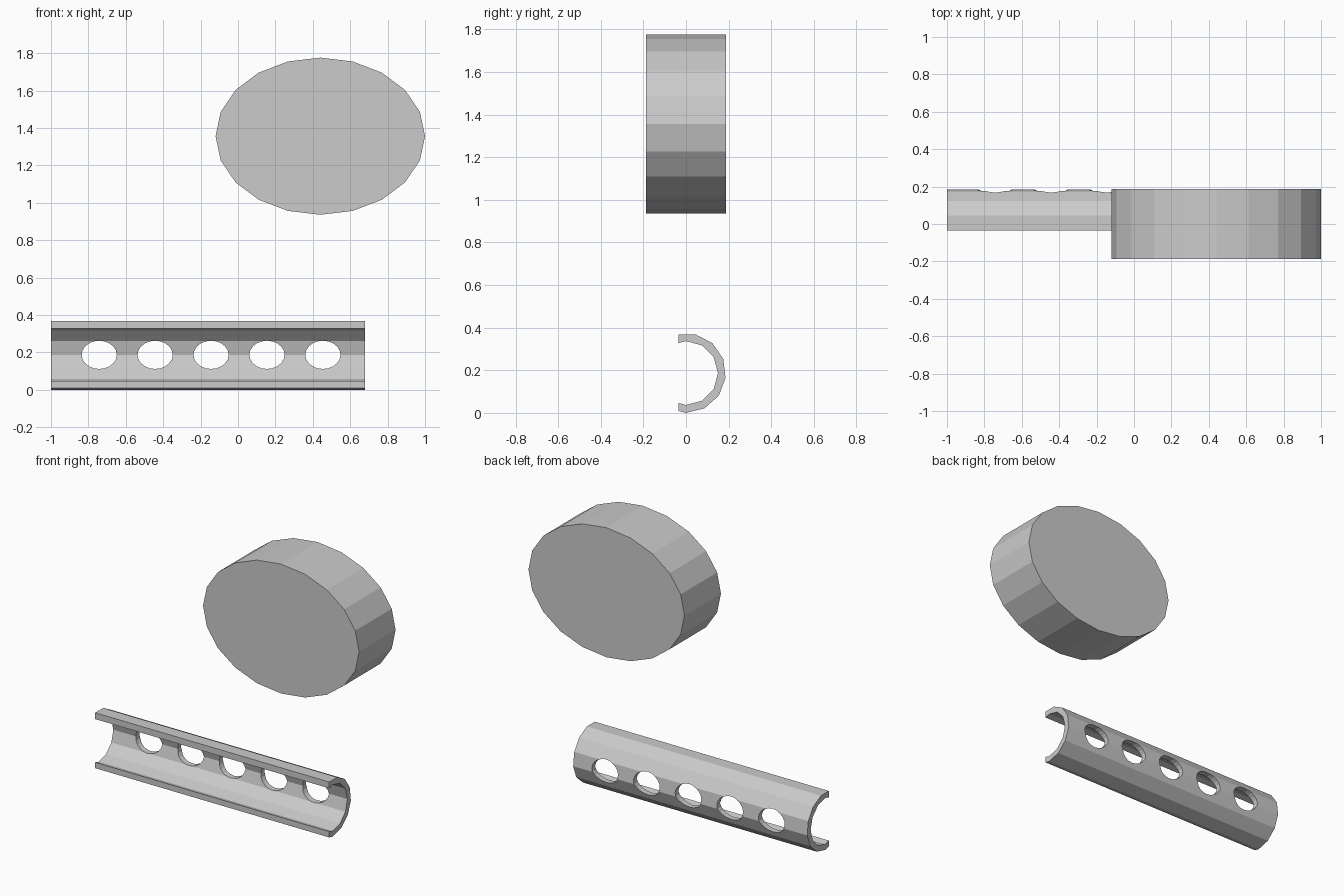
import bpy, bmesh
from math import sin, cos, radians

if "Cube" in bpy.data.objects:
    bpy.data.objects.remove(bpy.data.objects["Cube"])

CUT = -0.036          # open side of the channel
AXIS_Z = 0.187        # height of the channel axis


def ellipse(cx, cz, rx, rz, n, start=0):
    return [(cx + rx * cos(radians(start + 360 * i / n)),
             cz + rz * sin(radians(start + 360 * i / n))) for i in range(n)]


def clipped_arc(r, n, start):
    """Polygon outline around the channel axis, kept where y >= CUT."""
    pts = ellipse(0, AXIS_Z, r, r, n, start)
    out = []
    for i, (y, z) in enumerate(pts):
        y2, z2 = pts[(i + 1) % n]
        if y >= CUT:
            out.append((y, z))
        if (y >= CUT) != (y2 >= CUT):
            t = (CUT - y) / (y2 - y)
            out.append((CUT, z + t * (z2 - z)))
    # rotate the list so it runs from the lower cut point to the upper one
    k = min((i for i, p in enumerate(out) if abs(p[0] - CUT) < 1e-6), key=lambda i: out[i][1])
    return out[k:] + out[:k]


def prism(name, pts, place, a, b):
    """Extrude a 2D profile from a to b; place maps (u, v, depth) to 3D."""
    bm = bmesh.new()
    face = bm.faces.new([bm.verts.new(place(u, v, a)) for u, v in pts])
    ext = bmesh.ops.extrude_face_region(bm, geom=[face], use_keep_orig=True)
    shift = [q - p for p, q in zip(place(0, 0, a), place(0, 0, b))]
    bmesh.ops.translate(bm, vec=shift,
                        verts=[g for g in ext["geom"] if isinstance(g, bmesh.types.BMVert)])
    bmesh.ops.recalc_face_normals(bm, faces=bm.faces)
    mesh = bpy.data.meshes.new(name)
    bm.to_mesh(mesh)
    bm.free()
    obj = bpy.data.objects.new(name, mesh)
    bpy.context.collection.objects.link(obj)
    return obj


def along_x(u, v, d):
    return (d, u, v)


def along_y(u, v, d):
    return (u, d, v)


# Oval disc
prism("oval_disc", ellipse(0.44, 1.356, 0.56, 0.42, 20), along_y, -0.187, 0.187)

# Open channel: 13-sided outside, 12-sided inside
outer = clipped_arc(0.187, 13, -90)
inner = clipped_arc(0.150, 12, -90)
channel = prism("channel", outer + inner[::-1], along_x, -1.0, 0.68)

# Row of oval holes through the back of the channel
for i in range(5):
    cutter = prism(f"hole_cutter_{i + 1}",
                   ellipse(-0.742 + 0.299 * i, AXIS_Z, 0.094, 0.0755, 20), along_y, 0.02, 0.3)
    cutter.hide_render = True
    cutter.hide_set(True)
    mod = channel.modifiers.new(f"hole_{i + 1}", 'BOOLEAN')
    mod.operation = 'DIFFERENCE'
    mod.solver = 'EXACT'
    mod.object = cutter
